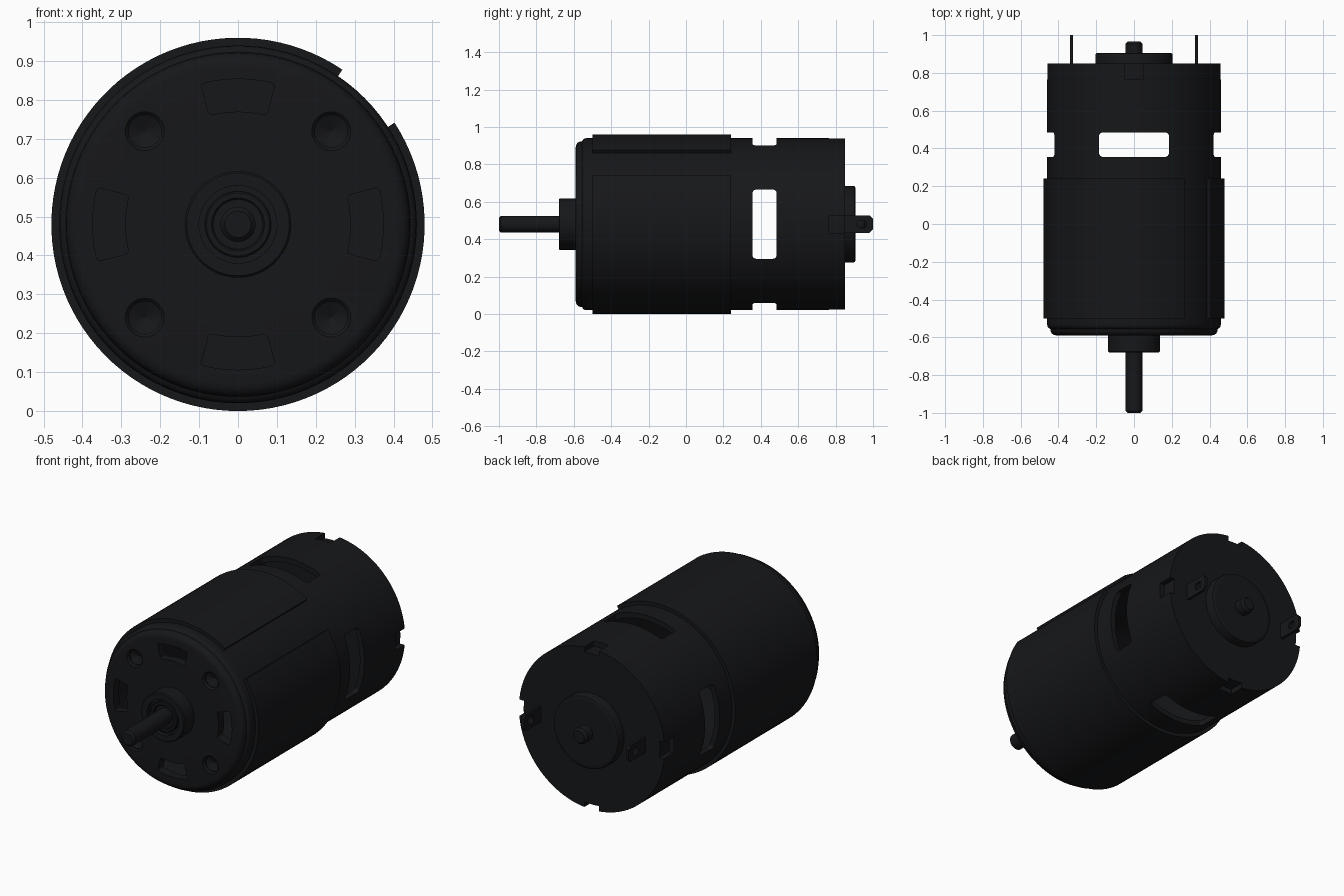
import bpy, bmesh, math
from mathutils import Matrix, Vector

if "Cube" in bpy.data.objects:
    bpy.data.objects.remove(bpy.data.objects["Cube"])

CZ = 0.48  # height of the motor axis; parts are built around the y axis at local z = 0

casing_mat = bpy.data.materials.new("dark_casing")
casing_mat.diffuse_color = (0.008, 0.0085, 0.01, 1)
casing_mat.use_nodes = True
casing_mat.node_tree.nodes["Principled BSDF"].inputs["Base Color"].default_value = casing_mat.diffuse_color


def add_lathe(bm, profile, a0=0, a1=360, steps=96, offset=(0, 0), closed=False):
    """Revolve (radius, y) points about the y axis; partial sweeps get end caps."""
    full = a1 - a0 >= 360
    count = steps if full else steps + 1
    rings = []
    for i in range(count):
        a = math.radians(a0 + (a1 - a0) * i / steps)
        rings.append([bm.verts.new((offset[0] + r * math.cos(a), y, offset[1] + r * math.sin(a)))
                      for r, y in profile])
    n = len(profile)
    for i in range(steps):
        p, q = rings[i], rings[(i + 1) % count]
        for j in range(n if closed else n - 1):
            k = (j + 1) % n
            bm.faces.new((p[j], p[k], q[k], q[j]))
    if not full:
        bm.faces.new(rings[0])
        bm.faces.new(rings[-1])


def add_prism(bm, pts, place, w0, w1):
    """Extrude a 2D outline; place(u, v, w) gives the 3D position."""
    lo = [bm.verts.new(place(u, v, w0)) for u, v in pts]
    hi = [bm.verts.new(place(u, v, w1)) for u, v in pts]
    bm.faces.new(lo)
    bm.faces.new(hi)
    for i in range(len(pts)):
        k = (i + 1) % len(pts)
        bm.faces.new((lo[i], lo[k], hi[k], hi[i]))


def rounded_rect(u0, u1, v0, v1, r, sub=1):
    """Rounded rectangle outline with its straight edges split into sub pieces."""
    corner = []
    for k, (u, v) in enumerate([(u1 - r, v1 - r), (u0 + r, v1 - r), (u0 + r, v0 + r), (u1 - r, v0 + r)]):
        corner.append([(u + r * math.cos(math.radians(90 * k + d)), v + r * math.sin(math.radians(90 * k + d)))
                       for d in (0, 22.5, 45, 67.5, 90)])
    pts = []
    for k in range(4):
        pts += corner[k]
        s, e = Vector(corner[k][-1]), Vector(corner[(k + 1) % 4][0])
        pts += [tuple(s.lerp(e, i / sub)) for i in range(1, sub)]
    return pts


def finish(name, bm, smooth=True):
    bmesh.ops.remove_doubles(bm, verts=bm.verts, dist=1e-5)
    bmesh.ops.recalc_face_normals(bm, faces=bm.faces)
    me = bpy.data.meshes.new(name)
    bm.to_mesh(me)
    bm.free()
    me.materials.append(casing_mat)
    ob = bpy.data.objects.new(name, me)
    ob.location.z = CZ
    bpy.context.collection.objects.link(ob)
    if smooth:
        shade(ob)
    return ob


def shade(ob):
    bpy.ops.object.select_all(action='DESELECT')
    ob.select_set(True)
    bpy.context.view_layer.objects.active = ob
    bpy.ops.object.shade_smooth_by_angle(angle=math.radians(32))


def lathe(name, profile, **kw):
    bm = bmesh.new()
    add_lathe(bm, profile, **kw)
    return finish(name, bm)


def cut(ob, cutter_bm):
    cutter = finish("cutter", cutter_bm, False)
    cutter.hide_render = True
    mod = ob.modifiers.new("cut", 'BOOLEAN')
    mod.operation, mod.solver, mod.object = 'DIFFERENCE', 'EXACT', cutter
    bpy.context.view_layer.objects.active = ob
    bpy.ops.object.modifier_apply(modifier=mod.name)
    bpy.data.objects.remove(cutter)
    shade(ob)


# Hollow can with a stepped, rounded front
can = lathe("motor_can", [
    (0, -0.59), (0.2, -0.59), (0.41, -0.59), (0.422, -0.588), (0.434, -0.581), (0.441, -0.57),
    (0.443, -0.555), (0.452, -0.551), (0.458, -0.543), (0.46, -0.53), (0.46, -0.51),
    (0.46, 0.85), (0.43, 0.85), (0.43, -0.54), (0, -0.54)])

# Side windows, rear notches, front vents and screw dimples, repeated four times
cb = bmesh.new()
for k in range(4):
    rot = Matrix.Rotation(math.radians(90 * k), 3, 'Y')
    radial = lambda u, v, w: rot @ Vector((u, v, w))

    def polar(u, v, w):
        a = u / 0.333
        return rot @ Vector((v * math.sin(a), w, v * math.cos(a)))

    add_prism(cb, rounded_rect(-0.185, 0.185, 0.355, 0.485, 0.02), radial, 0.3, 0.6)
    add_prism(cb, [(-0.047, 0.765), (0.047, 0.765), (0.047, 0.9), (-0.047, 0.9)], radial, 0.4, 0.6)
    add_prism(cb, rounded_rect(-0.086, 0.086, 0.29, 0.374, 0.01, 6), polar, -0.65, -0.5)
    a = math.radians(45 + 90 * k)
    add_lathe(cb, [(0, -0.62), (0.05, -0.62), (0.05, -0.588), (0.042, -0.58), (0.042, -0.57), (0, -0.55)],
              steps=32, offset=(0.339 * math.cos(a), 0.339 * math.sin(a)))
cut(can, cb)

# Split outer sleeve with a gap at the upper right
lathe("outer_sleeve", [(0.459, -0.5), (0.48, -0.5), (0.48, 0.24), (0.459, 0.24)],
      a0=56, a1=393, closed=True)

# Front bearing housing, bearing ring and drive shaft
lathe("front_bearing_housing", [
    (0, -0.56), (0.137, -0.56), (0.137, -0.675), (0.132, -0.68), (0.1, -0.68), (0.1, -0.655), (0, -0.655)], steps=64)
lathe("front_bearing", [
    (0.064, -0.65), (0.064, -0.668), (0.068, -0.672), (0.081, -0.672), (0.085, -0.668), (0.085, -0.65)],
      steps=48, closed=True)
lathe("drive_shaft", [(0, -1), (0.034, -1), (0.045, -0.989), (0.045, -0.53), (0, -0.53)], steps=40)

# Rear end cap, rear bearing housing and shaft stub
lathe("rear_end_cap", [(0, 0.75), (0.43, 0.75), (0.43, 0.85), (0, 0.85)])
lathe("rear_bearing_housing", [(0, 0.84), (0.205, 0.84), (0.205, 0.895), (0.202, 0.902), (0.195, 0.906),
                               (0.18, 0.906), (0, 0.906)], steps=64)
lathe("rear_shaft", [(0, 0.74), (0.045, 0.74), (0.045, 0.953), (0.034, 0.966), (0, 0.966)], steps=40)

# Flat terminals with eyelets on both sides of the end cap
for side, label in ((-1, "left"), (1, "right")):
    flat = lambda u, v, w: Vector((side * w, v, u))
    bm = bmesh.new()
    add_prism(bm, [(-0.046, 0.83), (0.046, 0.83), (0.046, 0.982), (0.028, 1.0), (-0.028, 1.0), (-0.046, 0.982)],
              flat, 0.322, 0.338)
    term = finish(label + "_terminal", bm)
    hb = bmesh.new()
    add_prism(hb, rounded_rect(-0.021, 0.021, 0.915, 0.965, 0.018), flat, 0.3, 0.36)
    cut(term, hb)
